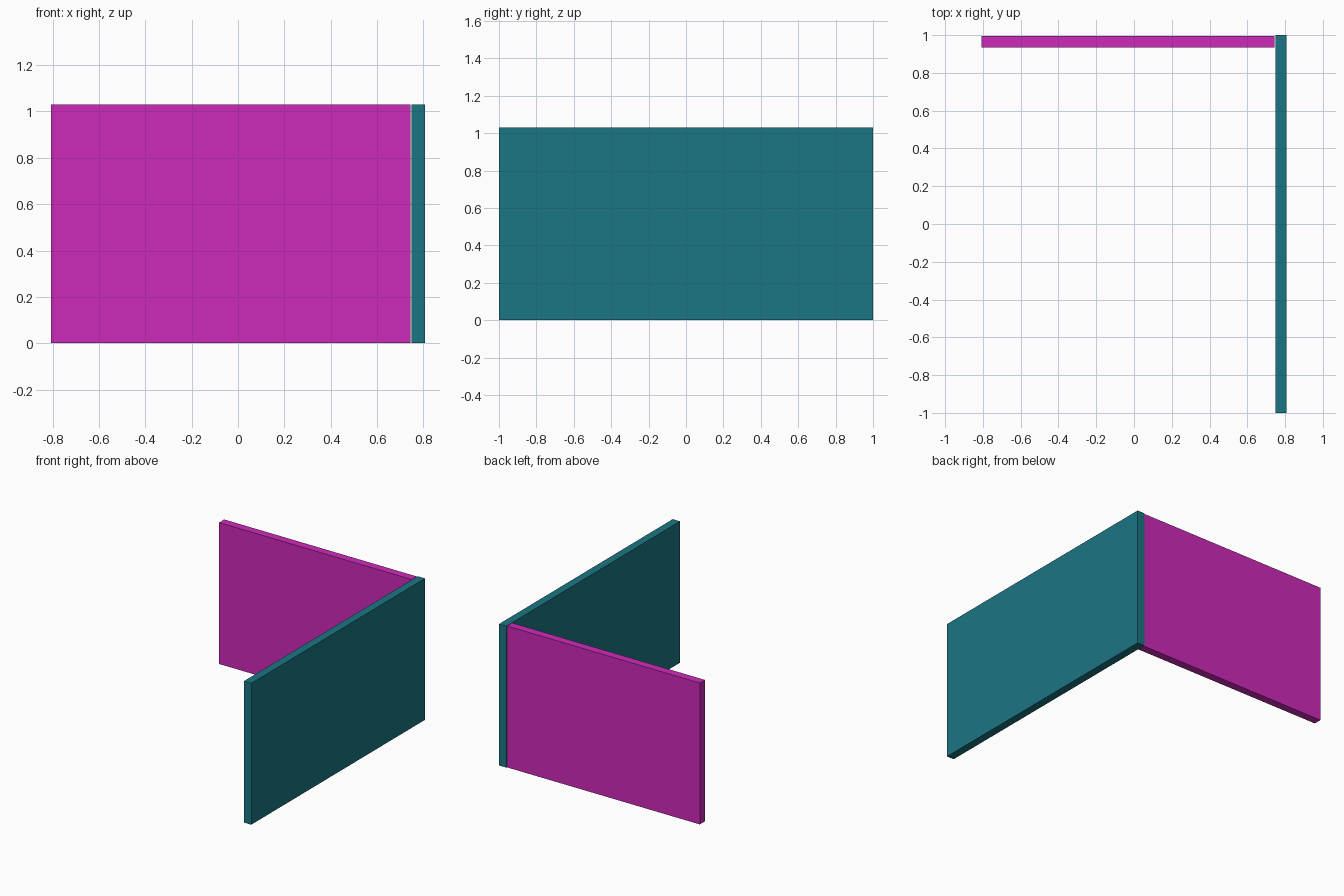
import bpy

if "Cube" in bpy.data.objects:
    bpy.data.objects.remove(bpy.data.objects["Cube"])


def material(name, color):
    mat = bpy.data.materials.new(name)
    mat.diffuse_color = color
    mat.use_nodes = True
    mat.node_tree.nodes["Principled BSDF"].inputs["Base Color"].default_value = mat.diffuse_color
    return mat


def panel(name, low, high, mat):
    """Box panel spanning two opposite corners."""
    center = [(a + b) / 2 for a, b in zip(low, high)]
    bpy.ops.mesh.primitive_cube_add(size=1, location=center)
    obj = bpy.context.object
    obj.name = name
    obj.scale = [b - a for a, b in zip(low, high)]
    bpy.ops.object.transform_apply(location=False, rotation=False, scale=True)
    obj.data.materials.append(mat)
    return obj


HEIGHT = 1.03
teal = material("teal", (0.011, 0.181, 0.227, 1))
magenta = material("magenta", (0.617, 0.023, 0.491, 1))

# Long wall along the right side
panel("side_wall", (0.748, -1.0, 0), (0.807, 1.0, HEIGHT), teal)

# Back wall, set slightly in from the end of the side wall
panel("back_wall", (-0.807, 0.935, 0), (0.745, 0.994, HEIGHT), magenta)
